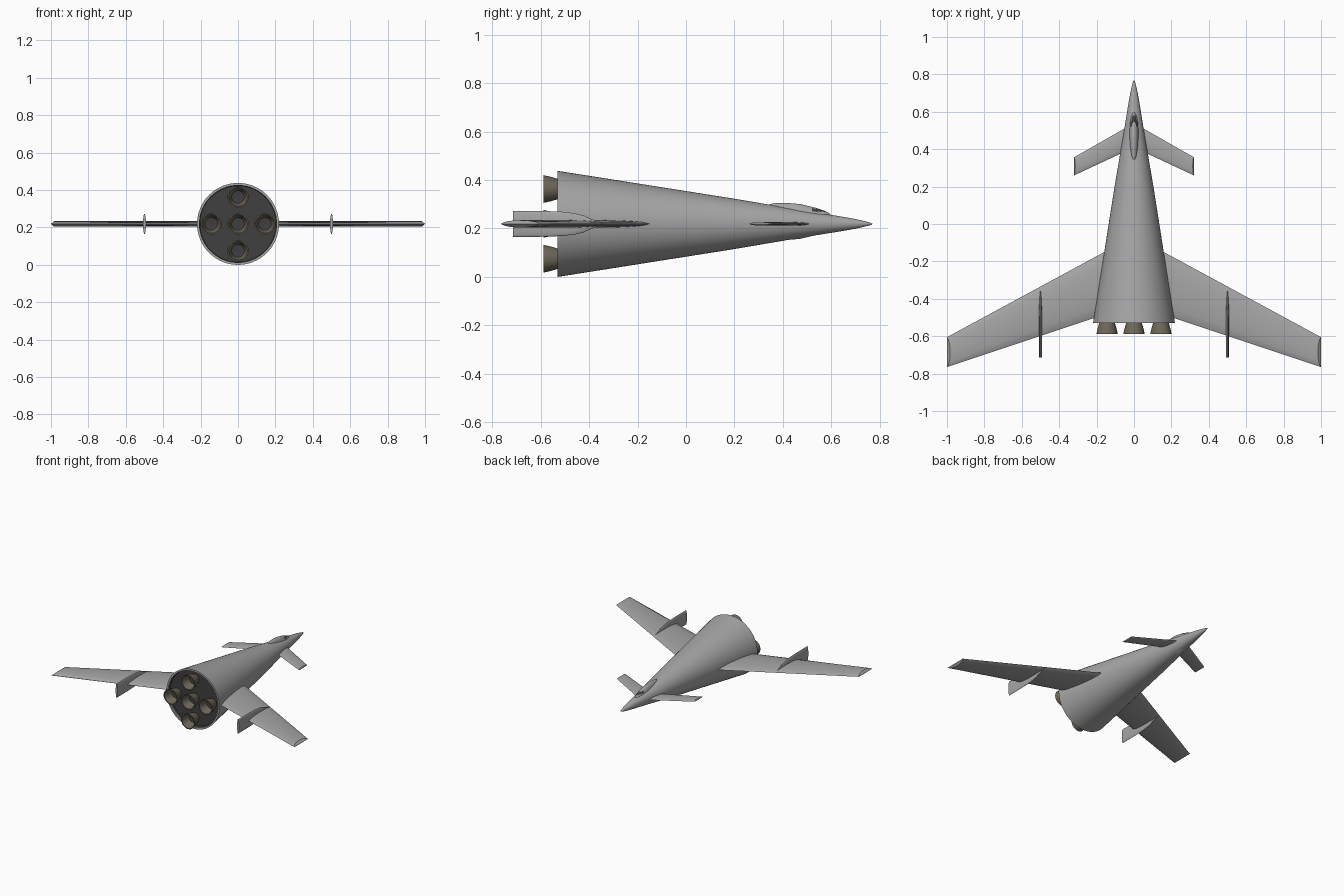
import bpy, bmesh
from math import sin, cos, pi, radians

if "Cube" in bpy.data.objects:
    bpy.data.objects.remove(bpy.data.objects["Cube"])

CZ = 0.219   # height of the fuselage axis


def material(name, rgb):
    m = bpy.data.materials.new(name)
    m.diffuse_color = (*rgb, 1)
    m.use_nodes = True
    m.node_tree.nodes["Principled BSDF"].inputs["Base Color"].default_value = m.diffuse_color
    return m


HULL = material("hull_grey", (0.38, 0.38, 0.38))
DARK = material("dark", (0.05, 0.05, 0.05))
METAL = material("nozzle_metal", (0.16, 0.135, 0.10))


def loft(name, rings, mat, caps=True, mirror=False):
    """Skin a series of closed rings with equal point counts."""
    bm = bmesh.new()
    vs = [[bm.verts.new(p) for p in r] for r in rings]
    n = len(vs[0])
    for a, b in zip(vs, vs[1:]):
        for i in range(n):
            j = (i + 1) % n
            bm.faces.new((a[i], a[j], b[j], b[i]))
    if caps:
        bm.faces.new(vs[0])
        bm.faces.new(vs[-1])
    bmesh.ops.remove_doubles(bm, verts=bm.verts, dist=1e-5)
    bmesh.ops.recalc_face_normals(bm, faces=bm.faces)
    me = bpy.data.meshes.new(name)
    bm.to_mesh(me)
    bm.free()
    ob = bpy.data.objects.new(name, me)
    bpy.context.collection.objects.link(ob)
    me.materials.append(mat)
    bpy.ops.object.select_all(action='DESELECT')
    ob.select_set(True)
    bpy.context.view_layer.objects.active = ob
    bpy.ops.object.shade_smooth_by_angle(angle=radians(30))
    if mirror:
        ob.modifiers.new("Mirror", 'MIRROR')
    return ob


def oval(y, rx, rz, x=0, z=CZ, n=48):
    return [(x + rx * cos(2 * pi * i / n), y, z + rz * sin(2 * pi * i / n)) for i in range(n)]


def lathe(name, profile, mat, x=0, z=CZ, n=48):
    return loft(name, [oval(y, r, r, x, z, n) for y, r in profile], mat, caps=False)


# Fuselage cone with a thin rear rim
lathe("fuselage", [(0.77, 0), (0.765, 0.004), (0.74, 0.011), (0.70, 0.02), (0.65, 0.029),
                   (0.5, 0.053), (0.2, 0.104), (-0.53, 0.219), (-0.53, 0.206), (-0.515, 0.206)],
      HULL, n=64)
# Recessed engine plate
lathe("engine_plate", [(-0.528, 0.207), (-0.505, 0.204), (-0.505, 0)], DARK, n=64)

# Five engine nozzles with dark throats
for i, (dx, dz) in enumerate([(0, 0), (1, 0), (-1, 0), (0, 1), (0, -1)]):
    x, z = 0.144 * dx, CZ + 0.144 * dz
    lathe(f"nozzle_{i}", [(-0.5, 0.032), (-0.53, 0.042), (-0.56, 0.051), (-0.588, 0.057),
                          (-0.588, 0.050), (-0.555, 0.043), (-0.525, 0.034)], METAL, x, z, 32)
    lathe(f"nozzle_throat_{i}", [(-0.525, 0.035), (-0.52, 0.0)], DARK, x, z, 32)


def wing(name, root, tip, h, bulge):
    """Lens-section wing; root and tip are (x, leading y, trailing y)."""
    n = 14

    def ring(x, le, te, dx):
        pts = []
        for k in range(2 * n):
            t = k / n if k <= n else (2 * n - k) / n
            f = (max(0, 4 * t * (1 - t))) ** 0.65
            pts.append((x - dx * f, le + (te - le) * t, CZ + (h if k < n else -h) * f))
        return pts

    end = ring(*tip, bulge)
    spine = [(tip[0], p[1], CZ) for p in end]   # chamfered tip closes on a straight chord
    loft(name, [ring(*root, 0), end, spine], HULL, caps=False, mirror=True)


# Main wings and canards
wing("main_wing", (0.1, -0.118, -0.465), (1.0, -0.605, -0.765), 0.015, 0.017)
wing("canard", (0.02, 0.528, 0.40), (0.32, 0.357, 0.26), 0.007, 0.006)

# Wing fins, thin blades through the wings
fin = [(-0.345, 0.001, 0.004), (-0.39, 0.005, 0.02), (-0.42, 0.007, 0.034),
       (-0.46, 0.008, 0.044), (-0.51, 0.008, 0.050), (-0.58, 0.008, 0.053), (-0.714, 0.008, 0.054)]
loft("wing_fin", [oval(y, rx, rz, 0.5, CZ, 24) for y, rx, rz in fin], HULL, mirror=True)

# Canopy bubble, interpolated along the nose
keys = [(0.32, 0.292, 0.010), (0.36, 0.304, 0.024), (0.41, 0.306, 0.029), (0.47, 0.301, 0.030),
        (0.53, 0.287, 0.027), (0.575, 0.272, 0.020), (0.60, 0.258, 0.008)]
rings = []
for (y0, t0, w0), (y1, t1, w1) in zip(keys, keys[1:]):
    for s in range(6):
        u = s / 6
        y, top, w = y0 + (y1 - y0) * u, t0 + (t1 - t0) * u, w0 + (w1 - w0) * u
        base = CZ + 0.01
        rings.append(oval(y, w, top - base, 0, base))
canopy = loft("canopy", rings, HULL)

# Windscreen band on the canopy front
canopy.data.materials.append(DARK)
for p in canopy.data.polygons:
    if p.center.y > 0.518 and 0.268 < p.center.z < 0.282:
        p.material_index = 1
